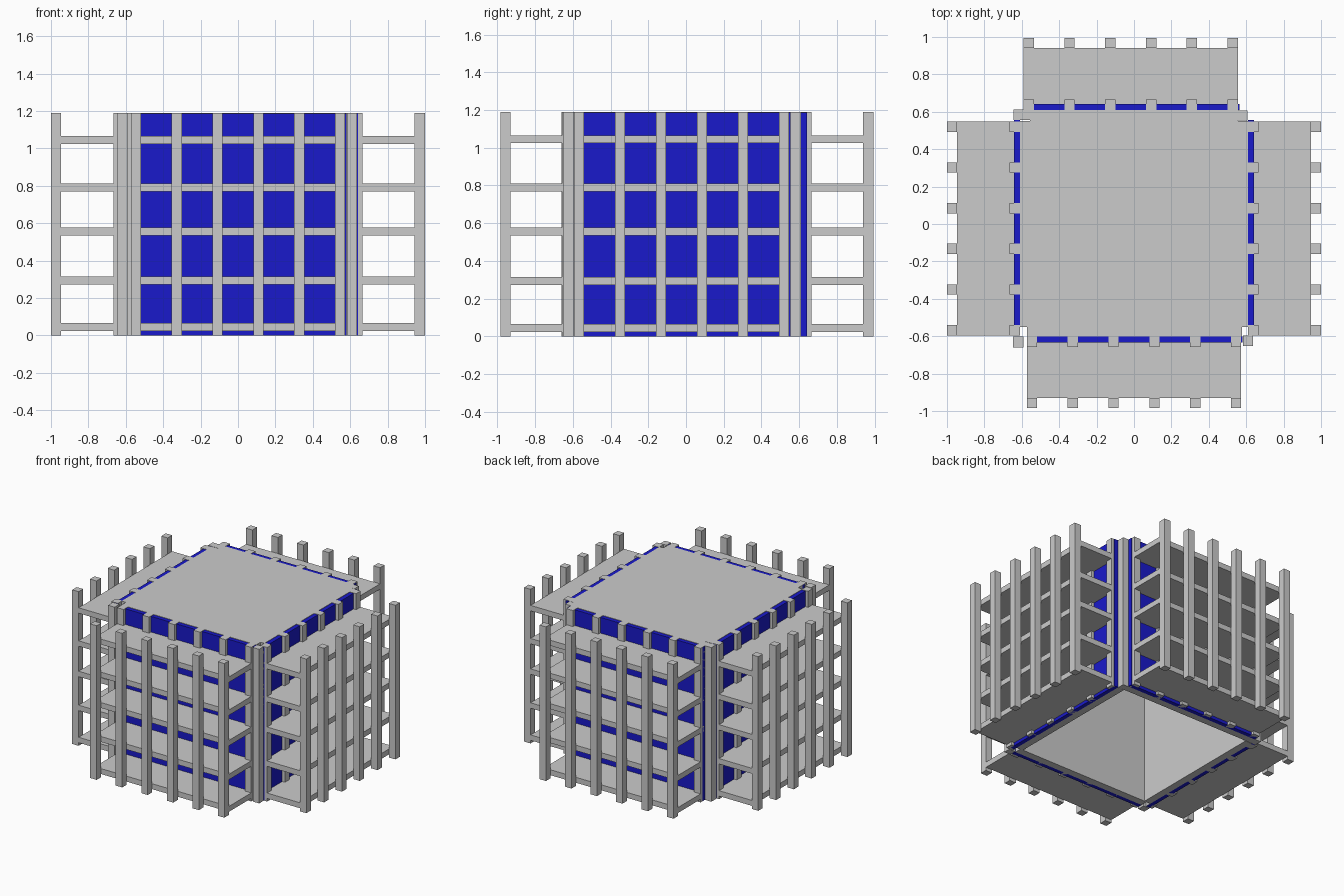
import bpy

if "Cube" in bpy.data.objects:
    bpy.data.objects.remove(bpy.data.objects["Cube"])

H = 1.19
POST = 0.055

blue = bpy.data.materials.new("blue_panel")
blue.diffuse_color = (0.01, 0.01, 0.6, 1)
blue.use_nodes = True
blue.node_tree.nodes["Principled BSDF"].inputs["Base Color"].default_value = blue.diffuse_color


def box(name, x0, x1, y0, y1, z0=0.0, z1=H, mat=None):
    """Axis-aligned box from its limits."""
    bpy.ops.mesh.primitive_cube_add(size=1)
    ob = bpy.context.object
    ob.name = name
    ob.location = ((x0 + x1) / 2, (y0 + y1) / 2, (z0 + z1) / 2)
    ob.scale = (x1 - x0, y1 - y0, z1 - z0)
    if mat:
        ob.data.materials.append(mat)
    return ob


def side_box(name, axis, a0, a1, d0, d1, *rest):
    """Box given along-wall limits (a) and outward-direction limits (d)."""
    d0, d1 = sorted((d0, d1))
    if axis == 'x':
        return box(name, a0, a1, d0, d1, *rest)
    return box(name, d0, d1, a0, a1, *rest)


SHELF_Z = (0.045, 0.293, 0.555, 0.79, 1.045)

# side: wall axis, outward sign, along limits, wall face, outer post face
SIDES = {
    "front": ('x', -1, -0.573, 0.573, 0.602, 0.985),
    "back": ('x', 1, -0.59, 0.555, 0.61, 0.995),
    "left": ('y', -1, -0.595, 0.547, 0.61, 1.0),
    "right": ('y', 1, -0.595, 0.547, 0.61, 1.0),
}

for side, (axis, s, a0, a1, face, outer) in SIDES.items():
    # hollow core wall and blue cladding
    w0 = -0.55 if axis == 'y' else a0
    side_box(side + "_wall", axis, w0, a1 + 0.005, s * (face - POST), s * face)
    side_box(side + "_blue_panel", axis, a0, a1 + 0.008,
             s * face, s * (face + 0.032), 0.0, H - 0.003, blue)
    # inner and outer rows of posts
    step = (a1 - a0 - POST) / 5
    for i in range(6):
        p = a0 + i * step
        side_box(f"{side}_inner_post_{i}", axis, p, p + POST,
                 s * (face - 0.001), s * (face + POST))
        side_box(f"{side}_outer_post_{i}", axis, p, p + POST,
                 s * (outer - POST), s * outer)
    # balcony shelves
    for i, z in enumerate(SHELF_Z):
        side_box(f"{side}_shelf_{i}", axis, a0, a1, s * (face + 0.01),
                 s * (outer - POST), z - 0.021, z + 0.021)

# roof closing the core, open below
box("roof", -0.555, 0.555, -0.547, 0.555, H - 0.05, H)

# corner posts
box("corner_post_front_left", -0.648, -0.592, -0.66, -0.602)
box("corner_post_front_right", 0.584, 0.637, -0.652, -0.597)
box("corner_post_back_left", -0.645, -0.59, 0.555, 0.612)
box("corner_post_back_right", 0.555, 0.608, 0.553, 0.607)
